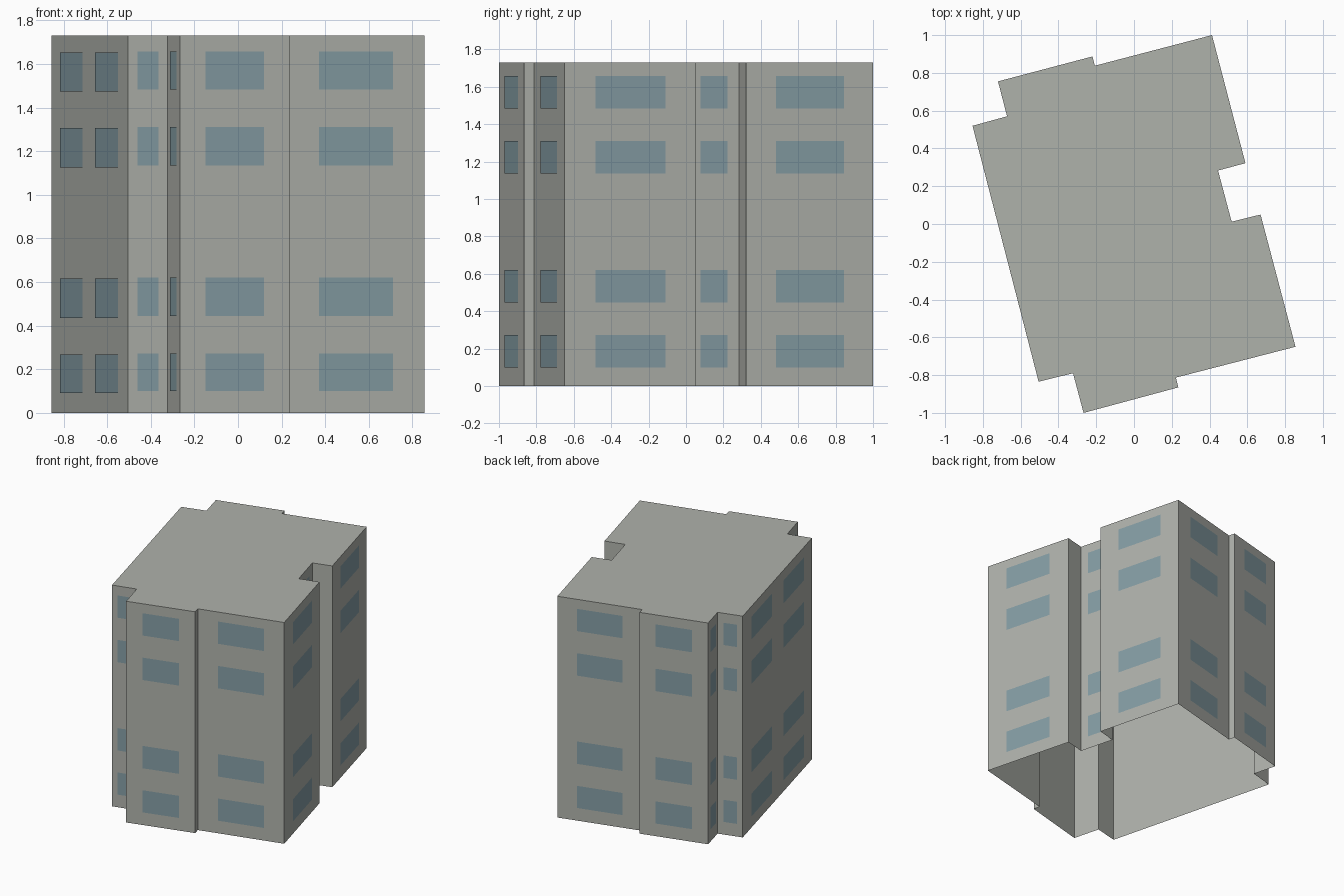
import bpy
import bmesh
from mathutils import Vector

cube = bpy.data.objects.get("Cube")
if cube:
    bpy.data.objects.remove(cube, do_unlink=True)

HEIGHT = 1.73
OFFSET = 0.003  # how far the panes sit in front of the wall
ROWS = [(0.10, 0.273), (0.445, 0.62), (1.135, 1.31), (1.483, 1.657)]
ONE = [(0.235, 0.77)]
TWO = [(0.12, 0.415), (0.58, 0.877)]

# Footprint, anticlockwise: wall start corner and the window spans along that wall
FOOTPRINT = [
    (-0.855, 0.52, TWO), (-0.505, -0.835, ONE), (-0.323, -0.79, ONE),
    (-0.267, -1.0, ONE), (0.235, -0.865, []), (0.222, -0.813, ONE),
    (0.855, -0.65, ONE), (0.67, 0.05, []), (0.517, 0.012, ONE),
    (0.445, 0.283, []), (0.59, 0.322, ONE), (0.413, 1.0, ONE),
    (-0.207, 0.838, []), (-0.22, 0.887, ONE), (-0.72, 0.755, ONE),
    (-0.672, 0.57, ONE),
]


def material(name, color):
    mat = bpy.data.materials.new(name)
    mat.use_nodes = True
    mat.diffuse_color = color
    mat.node_tree.nodes["Principled BSDF"].inputs["Base Color"].default_value = color
    return mat


def add_object(name, bm, mat):
    mesh = bpy.data.meshes.new(name)
    bm.to_mesh(mesh)
    bm.free()
    mesh.materials.append(mat)
    obj = bpy.data.objects.new(name, mesh)
    bpy.context.collection.objects.link(obj)
    return obj


def upright_quad(bm, a, b, z0, z1):
    """Vertical rectangle between plan points a and b, facing right of a to b."""
    points = [(a.x, a.y, z0), (b.x, b.y, z0), (b.x, b.y, z1), (a.x, a.y, z1)]
    bm.faces.new([bm.verts.new(p) for p in points])


wall_grey = material("wall grey", (0.43, 0.445, 0.41, 1))
glass_blue = material("window blue", (0.235, 0.34, 0.375, 1))

corners = [Vector((x, y)) for x, y, _ in FOOTPRINT]
walls, panes = bmesh.new(), bmesh.new()

# Walls, open at the bottom, with flat window panes on the long sides
for i, (_, _, spans) in enumerate(FOOTPRINT):
    a, b = corners[i], corners[(i + 1) % len(corners)]
    upright_quad(walls, a, b, 0, HEIGHT)
    along = (b - a).normalized()
    out = Vector((along.y, -along.x)) * OFFSET
    drop = 0.009 if spans is TWO else 0
    for start, end in spans:
        for low, high in ROWS:
            upright_quad(panes, a.lerp(b, start) + out, a.lerp(b, end) + out,
                         low - drop, high - drop / 2)

# Flat roof
walls.faces.new([walls.verts.new((c.x, c.y, HEIGHT)) for c in corners])
bmesh.ops.remove_doubles(walls, verts=walls.verts, dist=0.0001)

add_object("building_shell", walls, wall_grey)
add_object("window_panes", panes, glass_blue)
